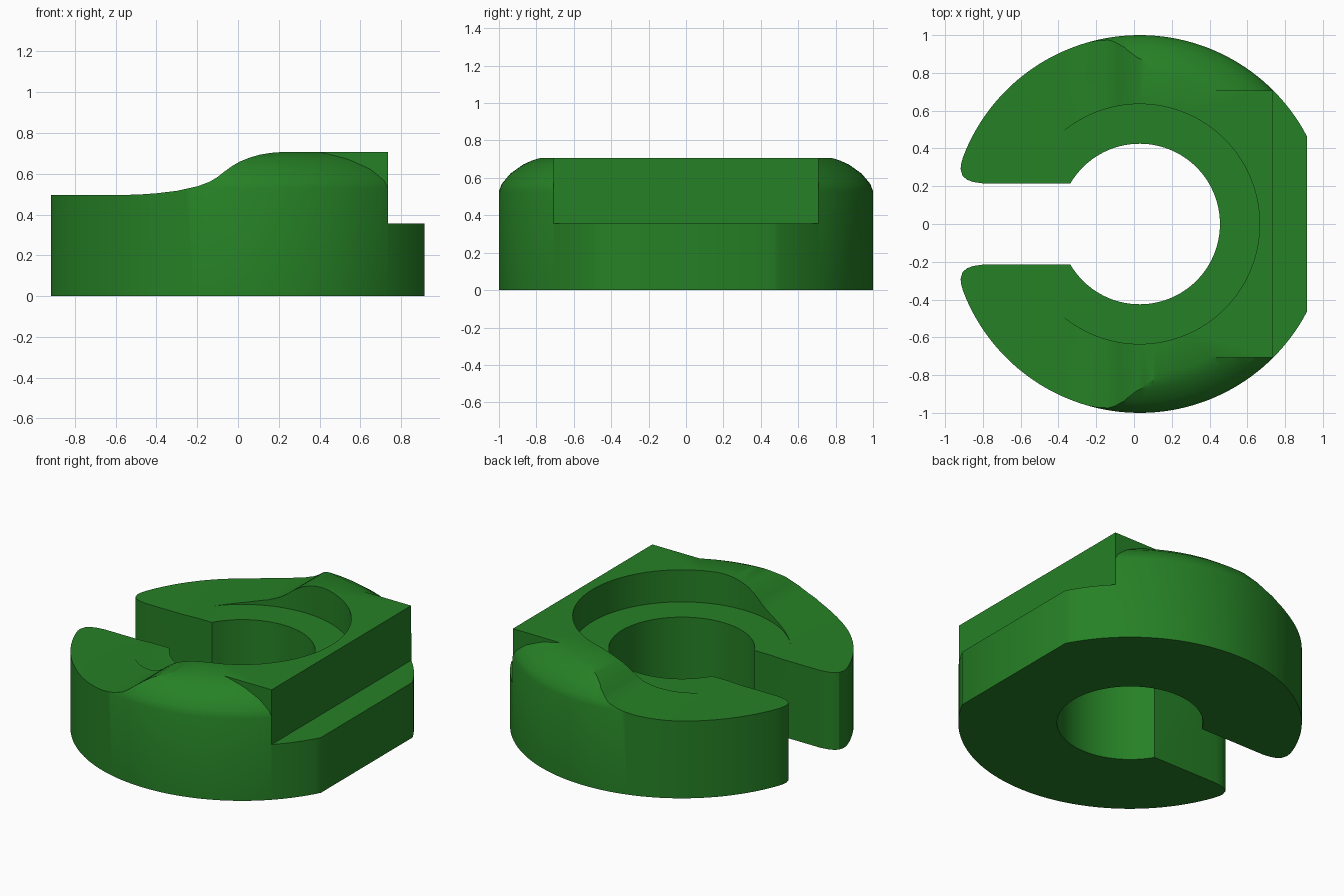
import bpy
import bmesh
from math import sin, cos, radians, degrees, asin, acos, pi
from mathutils import Vector, Matrix

cube = bpy.data.objects.get("Cube")
if cube:
    bpy.data.objects.remove(cube, do_unlink=True)

CX = 0.03          # bore axis
BORE, SLOT = 0.425, 0.215
FLAT_X, STEP_X = 0.915, 0.735

green = bpy.data.materials.new("dark_green")
green.use_nodes = True
colour = (0.019, 0.216, 0.019, 1)
green.diffuse_color = colour
green.node_tree.nodes["Principled BSDF"].inputs["Base Color"].default_value = colour


def make_object(name, bm):
    bmesh.ops.recalc_face_normals(bm, faces=bm.faces)
    mesh = bpy.data.meshes.new(name)
    bm.to_mesh(mesh)
    bm.free()
    obj = bpy.data.objects.new(name, mesh)
    bpy.context.collection.objects.link(obj)
    mesh.materials.append(green)
    return obj


def prism(name, points, direction):
    """Extrude a closed outline of 3D points along a direction."""
    bm = bmesh.new()
    face = bm.faces.new([bm.verts.new(p) for p in points])
    result = bmesh.ops.extrude_face_region(bm, geom=[face], use_keep_orig=True)
    moved = [g for g in result["geom"] if isinstance(g, bmesh.types.BMVert)]
    bmesh.ops.translate(bm, verts=moved, vec=direction)
    return make_object(name, bm)


def arc(radius, start, end, count):
    angles = [radians(start + (end - start) * i / count) for i in range(count + 1)]
    return [(CX + radius * cos(a), radius * sin(a)) for a in angles]


def lathe(name, section, segments=144):
    """Revolve a closed (radius, height) section about the bore axis."""
    bm = bmesh.new()
    rings = []
    for i in range(segments):
        a = 2 * pi * i / segments
        rings.append([bm.verts.new((CX + r * cos(a), r * sin(a), z)) for r, z in section])
    n = len(section)
    for i in range(segments):
        here, there = rings[i], rings[(i + 1) % segments]
        for j in range(n):
            k = (j + 1) % n
            bm.faces.new((here[j], there[j], there[k], here[k]))
    return make_object(name, bm)


def boolean(target, cutter, operation):
    cutter.hide_render = True
    mod = target.modifiers.new("cut", 'BOOLEAN')
    mod.operation, mod.solver, mod.object = operation, 'EXACT', cutter
    bpy.context.view_layer.objects.active = target
    bpy.ops.object.modifier_apply(modifier=mod.name)
    bpy.data.objects.remove(cutter, do_unlink=True)


# Plan outline: outer arc, rounded jaw tip, slot side, bore, then mirrored
flat_angle = degrees(acos(FLAT_X - CX))
half = arc(1.0, flat_angle, 159, 60)
half += [(-0.915, 0.32), (-0.918, 0.29), (-0.908, 0.255),
         (-0.885, 0.235), (-0.85, 0.222), (-0.8, SLOT)]
half += arc(BORE, 180 - degrees(asin(SLOT / BORE)), 0, 50)
outline = half + [(x, -y) for x, y in reversed(half[:-1])]
body = prism("clamp_body", [(x, y, 0) for x, y in outline], (0, 0, 1))

# Side profile: low jaws, S-curved rise, raised deck, rear step
rise = [(-0.55, 0.496), (-0.47, 0.499), (-0.4, 0.504), (-0.3, 0.516), (-0.2, 0.538),
        (-0.14, 0.56), (-0.1, 0.584), (-0.07, 0.608), (-0.03, 0.637), (0.01, 0.66),
        (0.06, 0.68), (0.11, 0.694), (0.16, 0.702), (0.21, 0.706)]
side = [(-1.2, 0), (-1.2, 0.496)] + rise
side += [(STEP_X, 0.706), (STEP_X, 0.355), (1.2, 0.355), (1.2, 0)]
profile = prism("side_profile", [(x, -1.2, z) for x, z in side], (0, 2.4, 0))
boolean(body, profile, 'INTERSECT')

# Counterbore recess around the bore
bm = bmesh.new()
bmesh.ops.create_cone(bm, cap_ends=True, segments=128, radius1=0.635, radius2=0.635,
                      depth=0.5, matrix=Matrix.Translation((CX, 0, 0.75)))
boolean(body, make_object("counterbore", bm), 'DIFFERENCE')

# Rounded shoulders on both flanks, leaving the middle band full height
shoulder = lathe("shoulder_cutter", [
    (1.02, 0.477), (0.985, 0.568), (0.94, 0.622), (0.87, 0.672), (0.79, 0.71),
    (0.79, 0.9), (1.2, 0.9), (1.2, 0.477)])
bm = bmesh.new()
bmesh.ops.create_cube(bm, size=1, matrix=Matrix.Diagonal(Vector((4, 1.416, 4, 1))))
boolean(shoulder, make_object("middle_band", bm), 'DIFFERENCE')
boolean(body, shoulder, 'DIFFERENCE')

# Smooth curved walls, crisp edges
bpy.ops.object.select_all(action='DESELECT')
body.select_set(True)
bpy.context.view_layer.objects.active = body
bpy.ops.object.shade_smooth_by_angle(angle=radians(30))
